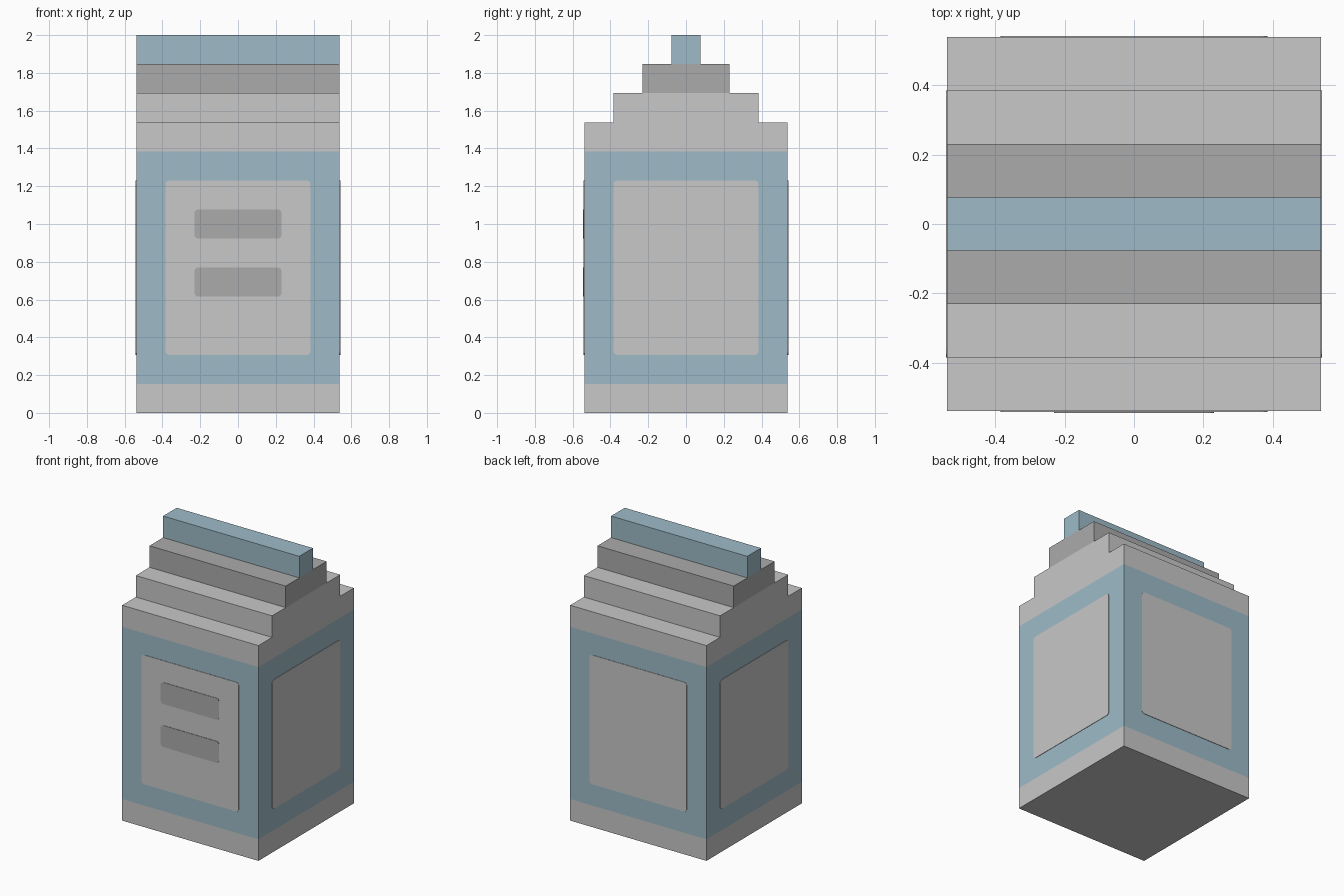
import bpy, bmesh, math
from mathutils import Matrix, Vector

if "Cube" in bpy.data.objects:
    bpy.data.objects.remove(bpy.data.objects["Cube"])

U = 2 / 13            # one step of the blocky grid
HALF = 3.5 * U        # half width of the carton


def material(name, r, g, b):
    m = bpy.data.materials.new(name)
    m.diffuse_color = (r, g, b, 1)
    m.use_nodes = True
    m.node_tree.nodes["Principled BSDF"].inputs["Base Color"].default_value = m.diffuse_color
    return m


LIGHT = material("light grey", 0.578, 0.578, 0.578)
DARK = material("mid grey", 0.407, 0.407, 0.407)
BLUE = material("dusty blue", 0.342, 0.497, 0.578)


def add_object(name, bm, mats):
    bmesh.ops.recalc_face_normals(bm, faces=bm.faces)
    mesh = bpy.data.meshes.new(name)
    bm.to_mesh(mesh)
    bm.free()
    for m in mats:
        mesh.materials.append(m)
    ob = bpy.data.objects.new(name, mesh)
    bpy.context.collection.objects.link(ob)
    return ob


def carton_body():
    # Stepped gable profile in the y-z plane, mirrored and extruded along x
    half = [(3.5, 0), (3.5, 10), (2.5, 10), (2.5, 11),
            (1.5, 11), (1.5, 12), (0.5, 12), (0.5, 13)]
    profile = half + [(-y, z) for y, z in reversed(half)]
    bm = bmesh.new()
    face = bm.faces.new([bm.verts.new((-HALF, y * U, z * U)) for y, z in profile])
    ext = bmesh.ops.extrude_face_region(bm, geom=[face], use_keep_orig=True)
    moved = [g for g in ext["geom"] if isinstance(g, bmesh.types.BMVert)]
    bmesh.ops.translate(bm, verts=moved, vec=(2 * HALF, 0, 0))
    # Cut the colour bands
    for level in (1, 9, 10, 11, 12):
        bmesh.ops.bisect_plane(bm, geom=bm.verts[:] + bm.edges[:] + bm.faces[:],
                               dist=1e-5, plane_co=(0, 0, level * U), plane_no=(0, 0, 1))
    # Colour by height; each step's top matches the tier below it
    for f in bm.faces:
        z = f.calc_center_median().z / U - 0.01
        if 1 < z < 9 or z > 12:
            f.material_index = 1
        elif z > 11:
            f.material_index = 2
    add_object("carton_body", bm, [LIGHT, BLUE, DARK])


def plate(name, width, z0, z1, turn, mat, offset):
    # Thin plate with rounded corners, on the side given by the turn about z
    r, depth = 0.02, 0.003
    w, h, zc = width / 2 - r, (z1 - z0) / 2 - r, (z0 + z1) / 2
    bm = bmesh.new()
    verts = []
    for q, (sx, sz) in enumerate([(1, 1), (-1, 1), (-1, -1), (1, -1)]):
        for k in range(4):
            a = math.radians(90 * q + 30 * k)
            verts.append(bm.verts.new((sx * w + r * math.cos(a), -HALF - offset,
                                       zc + sz * h + r * math.sin(a))))
    face = bm.faces.new(verts)
    ext = bmesh.ops.extrude_face_region(bm, geom=[face], use_keep_orig=True)
    moved = [g for g in ext["geom"] if isinstance(g, bmesh.types.BMVert)]
    bmesh.ops.translate(bm, verts=moved, vec=Vector((0, -depth, 0)))
    bmesh.ops.rotate(bm, verts=bm.verts, cent=(0, 0, 0),
                     matrix=Matrix.Rotation(math.radians(turn), 3, "Z"))
    add_object(name, bm, [mat])


carton_body()

# Label panel on each of the four sides
for side, turn in (("front", 0), ("right", 90), ("back", 180), ("left", 270)):
    plate(side + "_panel", 5 * U, 2 * U, 8 * U, turn, LIGHT, 0)

# Two bars on the front label
for name, level in (("lower_bar", 4), ("upper_bar", 6)):
    plate(name, 3 * U, level * U, (level + 1) * U, 0, DARK, 0.003)
